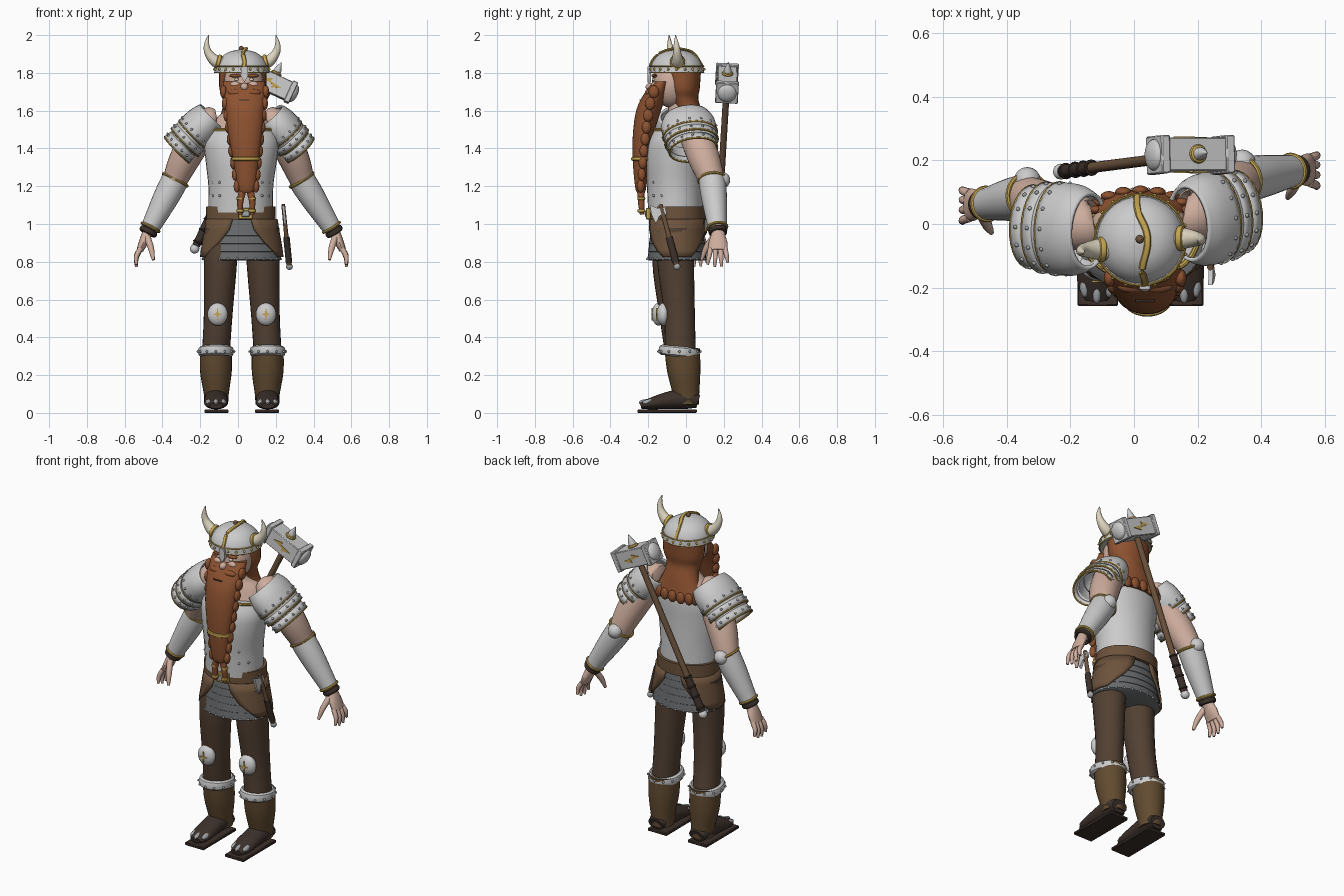
import bpy, bmesh
from math import sin, cos, pi, radians
from mathutils import Vector, Matrix

if "Cube" in bpy.data.objects:
    bpy.data.objects.remove(bpy.data.objects["Cube"])

def mat(name, c):
    m = bpy.data.materials.new(name)
    m.diffuse_color = (*c, 1)
    m.use_nodes = True
    m.node_tree.nodes["Principled BSDF"].inputs["Base Color"].default_value = m.diffuse_color
    return m

SKIN = mat("skin", (.62, .42, .34)); HAIR = mat("hair", (.27, .085, .03)); GOLD = mat("gold", (.55, .37, .08))
CLOTH = mat("cloth", (.085, .052, .033)); LEATHER = mat("leather", (.15, .085, .045)); BOOT = mat("boot", (.12, .07, .03))
DARK = mat("dark_leather", (.045, .03, .024)); MAIL = mat("dark_steel", (.14, .145, .15)); HORN = mat("horn", (.72, .66, .52))
STEEL = mat("steel", (.36, .38, .4))
I4 = Matrix.Identity(4)

def make(name, bm, m, M=I4, thick=0):
    bmesh.ops.recalc_face_normals(bm, faces=bm.faces)
    me = bpy.data.meshes.new(name); bm.to_mesh(me); bm.free()
    ob = bpy.data.objects.new(name, me); bpy.context.collection.objects.link(ob)
    ob.matrix_world = M
    if m: me.materials.append(m)
    if thick:
        s = ob.modifiers.new("thick", "SOLIDIFY"); s.thickness = thick; s.offset = 0
    return ob

def frame(p, t):
    t = Vector(t).normalized()
    ref = Vector((0, 1, 0)) if abs(t.y) < .8 else Vector((0, 0, 1))
    v = (ref - t * ref.dot(t)).normalized()
    M = Matrix((v.cross(t), v, t)).transposed().to_4x4()
    M.translation = Vector(p)
    return M

def smooth(secs, sub):
    P = [secs[0]] + list(secs) + [secs[-1]]
    out = []
    for i in range(1, len(P) - 2):
        for k in range(sub):
            t = k / sub
            out.append([.5 * (2*b + (c-a)*t + (2*a-5*b+4*c-d)*t*t + (3*b-a-3*c+d)*t**3)
                        for a, b, c, d in zip(*P[i-1:i+3])])
    return out + [list(P[-1])]

def tube(name, secs, m, n=24, sub=4, flat=False, caps=True, thick=0, M=I4):
    """Loft of ellipses; each section is x, y, z, radius a, radius b."""
    S = smooth(secs, sub); pts = [Vector(s[:3]) for s in S]
    bm = bmesh.new(); rings = []
    for i, s in enumerate(S):
        t = Vector((0, 0, 1)) if flat else pts[min(i+1, len(S)-1)] - pts[max(i-1, 0)]
        F = frame(pts[i], t)
        rings.append([bm.verts.new(F @ Vector((s[3]*cos(2*pi*j/n), s[4]*sin(2*pi*j/n), 0))) for j in range(n)])
    for a, b in zip(rings, rings[1:]):
        for j in range(n):
            bm.faces.new((a[j], a[(j+1) % n], b[(j+1) % n], b[j]))
    if caps:
        bm.faces.new(rings[0]); bm.faces.new(rings[-1])
    return make(name, bm, m, M, thick)

def hoop(name, M, rx, ry, r, m, h=1, n=28, k=8):
    bm = bmesh.new(); g = []
    for i in range(n):
        a = 2*pi*i/n
        g.append([bm.verts.new((cos(a)*(rx+r*cos(2*pi*j/k)), sin(a)*(ry+r*cos(2*pi*j/k)), h*r*sin(2*pi*j/k))) for j in range(k)])
    for i in range(n):
        for j in range(k):
            a, b = g[i], g[(i+1) % n]
            bm.faces.new((a[j], b[j], b[(j+1) % k], a[(j+1) % k]))
    return make(name, bm, m, M)

def balls(name, items, m, M=I4, u=16):
    bm = bmesh.new()
    for loc, sc in items:
        sc = sc if isinstance(sc, tuple) else (sc,)*3
        bmesh.ops.create_uvsphere(bm, u_segments=u, v_segments=u*2//3, radius=1, matrix=Matrix.Translation(loc) @ Matrix.Diagonal((*sc, 1)))
    return make(name, bm, m, M)

def box(name, loc, dims, m, M=I4, bev=.004):
    bm = bmesh.new()
    bmesh.ops.create_cube(bm, size=1, matrix=Matrix.Translation(loc) @ Matrix.Diagonal((*dims, 1)))
    bmesh.ops.bevel(bm, geom=bm.edges[:], offset=bev, segments=1, affect='EDGES')
    return make(name, bm, m, M)

def plate(name, pts, depth, m, M=I4):
    """Flat outline in local x, z extruded along y."""
    bm = bmesh.new()
    f = bm.faces.new([bm.verts.new((x, -depth/2, z)) for x, z in pts])
    r = bmesh.ops.extrude_face_region(bm, geom=[f])
    bmesh.ops.translate(bm, verts=[v for v in r["geom"] if isinstance(v, bmesh.types.BMVert)], vec=(0, depth, 0))
    return make(name, bm, m, M)

def ell(cx, cy, z, rx, ry, r, angs):
    return [((cx+rx*cos(a), cy+ry*sin(a), z), r) for a in angs]

circle = lambda n: [2*pi*i/n for i in range(n)]
T = Matrix.Translation

# torso armour, neck and belt
tube("breastplate", [(.015,-.055,1.06,.17,.145), (.015,-.06,1.2,.172,.147), (.017,-.065,1.33,.188,.15),
                     (.018,-.06,1.43,.198,.145), (.02,-.045,1.5,.18,.125)], None, 32, flat=True)
hoop("collar_trim", T((.02,-.045,1.5)), .18, .125, .009, GOLD)
tube("shoulders_and_neck", [(.02,-.02,1.48,.17,.11), (.02,-.01,1.56,.135,.095), (.022,-.02,1.62,.075,.075), (.025,-.04,1.74,.07,.07)], SKIN, flat=True)
balls("armour_rivets", [((.015+s*.165*sin(a), -.06-.153*cos(a), z), .007) for s in (-1,1) for z in (1.15,1.22,1.3,1.38) for a in (.75,1.1)], STEEL, u=8)
tube("belt", [(.015,-.045,1.02,.185,.15), (.015,-.045,1.092,.183,.15)], LEATHER, 32, 1, True)
box("buckle", (.04,-.2,1.055), (.075,.025,.06), GOLD)
box("buckle_plate", (.04,-.213,1.055), (.045,.01,.034), STEEL)

# layered skirt with hide flaps
for i in range(5):
    z = 1.02 - i*.042; k = i*.007
    tube("skirt_tier", [(.02,-.048,z,.174+k,.134+k*.6), (.02,-.048,z-.04,.181+k,.14+k*.6), (.02,-.048,z-.046,.172+k,.13+k*.6)], MAIL, 32, 1, True)
balls("skirt_studs", ell(.02,-.048,.815,.206,.157,.007,circle(26)), STEEL, u=8)
for ca in (0, pi):
    bm = bmesh.new(); g = []
    for z, rx, ry, ha in ((1.025,.184,.147,1.3), (.97,.192,.152,1.22), (.91,.203,.158,.98), (.86,.211,.163,.68), (.825,.215,.165,.45)):
        g.append([bm.verts.new((.02+rx*cos(ca+ha*(j/6-1)), -.048+ry*sin(ca+ha*(j/6-1)), z)) for j in range(13)])
    for a, b in zip(g, g[1:]):
        for j in range(12):
            bm.faces.new((a[j], a[j+1], b[j+1], b[j]))
    make("hide_flap", bm, LEATHER, thick=.012)

# legs, boots, kneepads
for s, x, dy in ((-1,-.105,-.02), (1,.145,.005)):
    tube("trouser_leg", [(x-s*.015,-.05,.98,.09,.1), (x-s*.012,-.06+dy,.8,.088,.098), (x,-.04+dy,.52,.076,.082), (x+s*.012,-.03,.32,.074,.082)], CLOTH, flat=True)
    bx = x+s*.012
    tube("boot_shaft", [(bx,-.02,.34,.084,.094), (bx,-.012,.22,.084,.088), (bx-s*.002,.0,.1,.066,.07), (bx-s*.003,.005,.045,.062,.065)], BOOT, flat=True)
    hoop("boot_cuff", T((bx,-.035,.325)) @ Matrix.Rotation(-.1,4,'X'), .08, .095, .016, None, 1.7)
    balls("cuff_studs", ell(bx,-.035,.325,.096,.111,.007,circle(12)), STEEL, u=8)
    tube("boot_foot", [(bx,.065,.06,.05,.035), (bx,0,.075,.062,.055), (bx,-.1,.065,.062,.045), (bx,-.19,.048,.06,.03), (bx,-.24,.038,.035,.016)], DARK)
    box("boot_sole", (bx-s*.003,-.1,.009), (.128,.315,.018), DARK)
    balls("toe_plates", [((bx+d,-.205+abs(d)*.5,.055),(.016,.045,.018)) for d in (-.038,0,.038)], STEEL)
    kx, ky = x+s*.003, -.125+dy
    balls("kneepad", [((kx,ky,.522),(.054,.035,.06))], None, u=24)
    plate("knee_star", [(0,.034),(.006,.006),(.024,0),(.006,-.006),(0,-.034),(-.006,-.006),(-.024,0),(-.006,.006)], .008, GOLD, T((kx,ky-.034,.522)))

# arms, pauldrons, bracers, hands
for s, sh, el, wr in ((-1,(-.165,0,1.535),(-.34,.085,1.22),(-.48,.06,.95)), (1,(.195,.03,1.535),(.345,.14,1.22),(.515,.17,.95))):
    S, E, W = Vector(sh), Vector(el), Vector(wr)
    mid = S.lerp(E,.55)+Vector((s*.012,0,0))
    tube("upper_arm", [(*(S-Vector((s*.04,0,-.02))),.05,.06), (*S,.08,.085), (*mid,.082,.085), (*E,.064,.066), (*E.lerp(W,.2),.06,.062)], SKIN)
    d = W-E
    tube("bracer", [(*(E-d*.05),.072,.072), (*E.lerp(W,.3),.068,.068), (*E.lerp(W,.88),.05,.05)], None)
    for t, r in ((-.05,.071), (.88,.05)):
        hoop("bracer_trim", frame(E.lerp(W,t), d), r, r, .008, GOLD)
    hoop("wrist_strap", frame(E.lerp(W,.96), d), .04, .04, .01, DARK, 1.6)
    balls("elbow_cap", [(E+Vector((-s*.005,.052,.012)), .042)], None)
    # hand
    tube("palm", [(*E.lerp(W,.85),.034,.036), (*W,.028,.036), (*(W+Vector((s*.022,0,-.05))),.024,.05), (*(W+Vector((s*.04,0,-.09))),.018,.05)], SKIN, 16)
    for i, o in enumerate((-.04,-.013,.013,.037)):
        b = W+Vector((s*.036,o,-.08)); L = (.085,.098,.095,.075)[i]
        tube("finger", [(*b,.014,.014), (*(b+Vector((s*.022,o*.2,-L*.5))),.013,.013), (*(b+Vector((s*.022,o*.4,-L))),.007,.007)], SKIN, 10, 3)
    b = W+Vector((s*.0,-.025,-.02))
    tube("thumb", [(*b,.018,.018), (*(b+Vector((-s*.02,-.04,-.06))),.016,.016), (*(b+Vector((-s*.032,-.062,-.12))),.008,.008)], SKIN, 10, 3)
    # pauldron shell with three banded plates
    A = Vector((.015+s*.155, -.01+s*.012, 1.57)); B = Vector((.005+s*.305, .012+s*.022, 1.415)); ax = B-A
    tube("pauldron", [(*A,.082,.115), (*A.lerp(B,.25),.097,.137), (*A.lerp(B,.6),.098,.138), (*B,.082,.115)], None, 32, caps=False, thick=.012)
    for t, ra, rb in ((.42,.102,.144), (.68,.101,.14), (.94,.093,.128)):
        P = A.lerp(B,t); Q = A.lerp(B,t+.2)
        tube("pauldron_band", [(*P,ra-.006,rb-.006), (*Q,ra,rb)], None, 32, 1, caps=False, thick=.01)
        F = frame(Q, ax)
        hoop("pauldron_trim", F, ra, rb, .006, GOLD)
        balls("pauldron_rivets", ell(0,0,-.022,ra+.002,rb+.002,.007,circle(14)), STEEL, F, 8)

# head
balls("head", [((.03,-.075,1.745),(.105,.105,.13))], SKIN, u=28)
balls("nose_and_cheeks", [((.034,-.188,1.725),(.021,.026,.022)), ((-.012,-.165,1.735),(.03,.02,.02)), ((.078,-.165,1.735),(.03,.02,.02))], SKIN)
balls("brows", [((-.012,-.168,1.785),(.034,.016,.01)), ((.078,-.168,1.785),(.034,.016,.01))], HAIR)
balls("eyes", [((-.008,-.172,1.765),(.012,.009,.007)), ((.072,-.172,1.765),(.012,.009,.007))], HORN)
tube("hair", [(.025,-.02,1.82,.125,.1), (.025,-.015,1.72,.124,.088), (.022,-.01,1.665,.105,.075), (.02,.015,1.6,.105,.068), (.02,.045,1.5,.145,.06), (.02,.05,1.475,.145,.058)], HAIR, 28, flat=True)
balls("hair_ends", [((.02+.14*cos(a),.045+.06*sin(a),1.495),(.026,.016,.035)) for a in [pi*i/8 for i in range(9)]], HAIR)

# beard with braided edges and two tails
tube("beard", [(.032,-.125,1.755,.11,.045), (.033,-.155,1.70,.115,.06), (.036,-.195,1.61,.104,.066), (.038,-.225,1.48,.09,.056),
               (.042,-.24,1.34,.068,.042), (.045,-.24,1.2,.048,.03), (.045,-.238,1.165,.034,.02)], HAIR, 28, flat=True)
balls("beard_braids", [((.035+t*.01+s*(.112-.062*t),-.17-.07*t**.6,1.7-.5*t),(.018,.028-.008*t,.034)) for s in (-1,1) for t in [i/8 for i in range(9)]], HAIR)
balls("moustache", [((.034+s*.038,-.195,1.695),(.05,.022,.02)) for s in (-1,1)], HAIR)
plate("mouth", [(-.03,0),(.03,0),(.022,-.007),(-.022,-.007)], .02, DARK, T((.034,-.235,1.66)))
hoop("beard_clasp", T((.042,-.24,1.345)), .068, .043, .008, GOLD, 1.3)
for x in (.012,.075):
    tube("beard_tail", [(x*.6+.018,-.238,1.18,.02,.018), (x,-.238,1.12,.017,.017), (x,-.232,1.05,.012,.012)], HAIR, 12)
    for z in (1.135,1.07):
        hoop("tail_clasp", T((x,-.236,z)), .015, .015, .006, GOLD, 1.5, 16)

# horned helmet
C = (.02,-.05)
tube("helmet_dome", [(*C,1.8,.138,.138), (*C,1.84,.135,.135), (*C,1.88,.112,.112), (*C,1.91,.07,.07), (*C,1.924,.012,.012)], None, 32, flat=True)
tube("helmet_band", [(*C,1.803,.146,.146), (*C,1.835,.143,.143)], None, 32, 1, True)
balls("helmet_rivets", ell(*C,1.819,.146,.146,.007,circle(20)), GOLD, u=8)
for z in (1.803,1.836):
    hoop("helmet_trim", T((*C,z)), .143, .143, .004, GOLD)
tube("helmet_crest", [(.03+dx,-.05+y,z,.011,.007) for dx, y, z in ((.0,-.143,1.82),(.004,-.13,1.862),(-.004,-.09,1.905),(.012,-.02,1.928),(.008,.03,1.926),(-.018,.09,1.905),(-.02,.138,1.835))], GOLD, 8)
balls("crest_stud", [((.018,-.048,1.93),.013)], LEATHER)
plate("nose_guard", [(-.016,.05),(.016,.05),(.02,.0),(0,-.035),(-.02,.0)], .02, None, T((.034,-.195,1.785)))
for s, y in ((-1,-.08), (1,-.045)):
    tube("horn", [(.022+s*.095,y,1.85,.036,.036), (.022+s*.14,y,1.862,.032,.032), (.022+s*.178,y-.002,1.905,.022,.022), (.022+s*.188,y-.006,1.95,.014,.014), (.022+s*.178,y-.01,2.0,.002,.002)], HORN, 16)
    hoop("horn_socket", frame((.022+s*.125,y,1.857),(s,0,.25)), .033, .033, .008, GOLD, 1.4)

# war hammer slung on the back (local z along the handle)
H = frame((.178,.217,1.745), (.465,.06,1))
tube("hammer_handle", [(0,0,-.95,.017,.017), (0,0,.02,.017,.017)], LEATHER, 16, 1, M=H)
tube("hammer_grip", [(0,0,-.95,.021,.021), (0,0,-.74,.021,.021)], DARK, 16, 1, M=H)
for z in (-.93,-.86,-.8,-.74):
    hoop("grip_ring", H @ T((0,0,z)), .02, .02, .006, DARK, n=16)
balls("hammer_pommel", [((0,0,-.968),.025)], None, H)
box("hammer_head", (0,0,0), (.22,.105,.105), None, H)
for s in (-1,1):
    box("hammer_flange", (s*.112,0,0), (.03,.12,.12), None, H)
    balls("hammer_face", [((s*.125,0,0),(.026,.05,.05))], None, H, 24)
    plate("hammer_bolt", [(-.06,.004),(-.005,.024),(-.008,.006),(.06,-.004),(.005,-.024),(.008,-.006)], .008, GOLD, H @ T((0,s*.053,0)))
hoop("spike_collar", H @ T((0,0,.057)), .02, .02, .01, GOLD)
tube("hammer_spike", [(0,0,.05,.022,.022), (0,0,.08,.02,.02), (0,0,.125,.001,.001)], None, 12, 1, M=H)

# hatchet hanging from the belt
K = frame((.243,-.125,1.065), (-.03,-.08,.3))
tube("hatchet_handle", [(0,0,-.3,.013,.015), (0,0,.04,.01,.011)], LEATHER, 12, 1, M=K)
tube("hatchet_grip", [(0,0,-.28,.017,.019), (0,0,-.14,.017,.019)], DARK, 12, 1, M=K)
balls("hatchet_knob", [((0,0,-.302),.018)], STEEL, K)
plate("hatchet_blade", [(-.02,.02),(.02,.024),(.055,.05),(.06,0),(.05,-.055),(.02,-.018),(-.02,-.018)], .014, None, K @ Matrix.Rotation(-pi/2,4,'Z'))

for o in bpy.context.collection.objects:
    o.select_set(True)
    bpy.context.view_layer.objects.active = o
bpy.ops.object.shade_smooth_by_angle(angle=radians(40))
